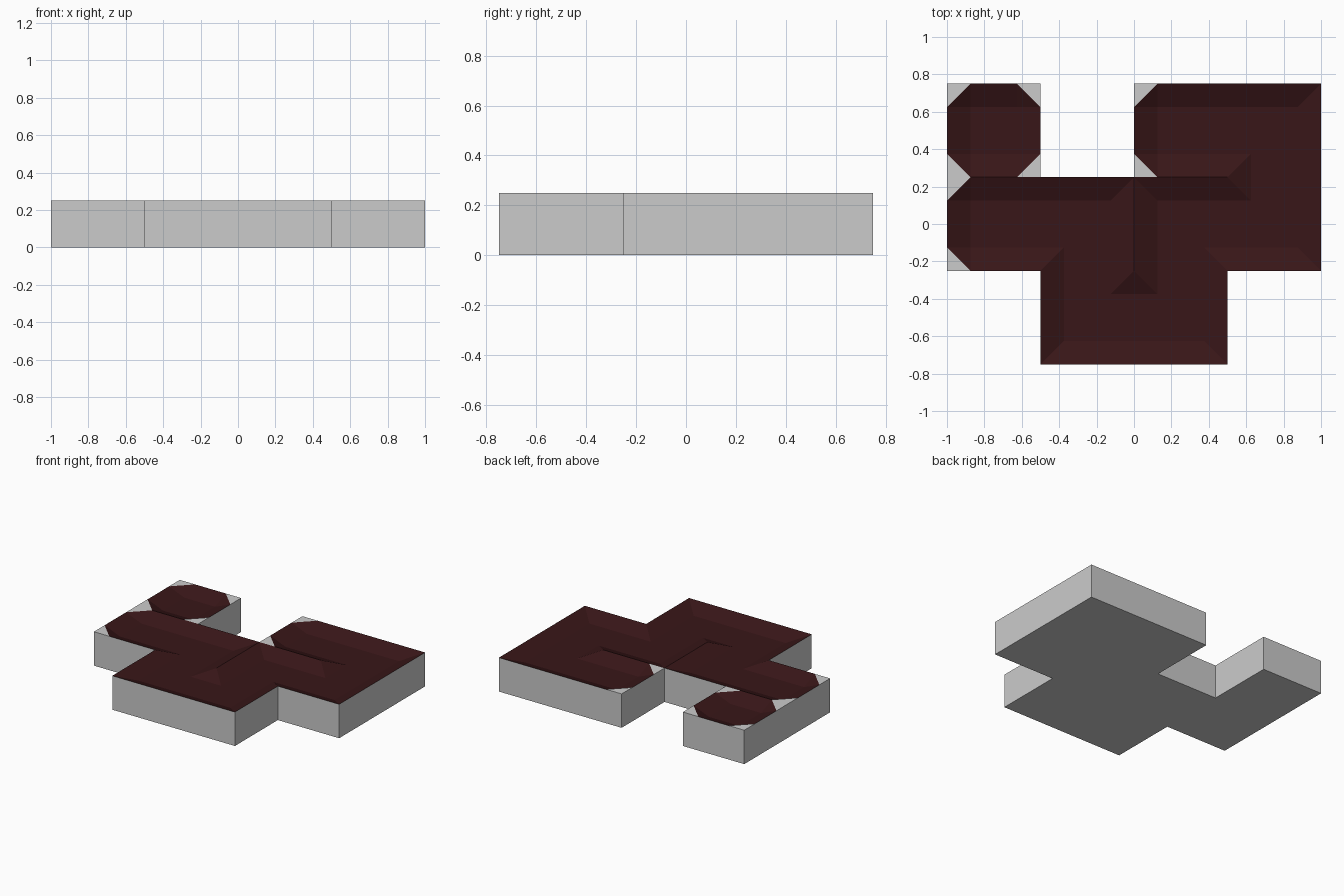
import bpy, bmesh

if "Cube" in bpy.data.objects:
    bpy.data.objects.remove(bpy.data.objects["Cube"])

S, H, D = 0.5, 0.25, 0.05          # tile size, slab height, channel depth
OFF = (0.0, 0.125, 0.375, 0.5)     # cuts inside each tile
DIRS = [(1, 0), (0, 1), (-1, 0), (0, -1)]

# winding path of tiles (column, row) plus one separate tile
path = [(0, 1), (1, 1), (1, 0), (2, 0), (2, 1), (3, 1), (3, 2), (2, 2)]
cells = path + [(0, 2)]
links = {frozenset(p) for p in zip(path, path[1:])}


def nb(c, d):
    return (c[0] + d[0], c[1] + d[1])


def is_open(c, d):
    return frozenset((c, nb(c, d))) in links


def add_face(bm, pts, up=None):
    f = bm.faces.new([bm.verts.new(p) for p in pts])
    f.normal_update()
    if up is not None and f.normal.z * up < 0:
        f.normal_flip()


def finish(bm, name, dissolve=False):
    bmesh.ops.remove_doubles(bm, verts=bm.verts[:], dist=1e-5)
    if dissolve:
        bmesh.ops.dissolve_limit(bm, angle_limit=0.01, verts=bm.verts[:], edges=bm.edges[:])
    me = bpy.data.meshes.new(name)
    bm.to_mesh(me)
    bm.free()
    ob = bpy.data.objects.new(name, me)
    bpy.context.collection.objects.link(ob)
    return ob


slab, chan = bmesh.new(), bmesh.new()
for c in cells:
    x0, y0 = c[0] * S - 1, c[1] * S - 0.75
    opens = sum(is_open(c, d) for d in DIRS)

    # underside and outer walls
    add_face(slab, [(x0, y0, 0), (x0 + S, y0, 0), (x0 + S, y0 + S, 0), (x0, y0 + S, 0)], -1)
    mx, my = x0 + S / 2, y0 + S / 2
    for dx, dy in DIRS:
        if nb(c, (dx, dy)) not in cells:
            px, py = mx + dx * S / 2, my + dy * S / 2
            ax, ay = -dy * S / 2, dx * S / 2
            add_face(slab, [(px - ax, py - ay, 0), (px + ax, py + ay, 0),
                            (px + ax, py + ay, H), (px - ax, py - ay, H)])

    # sunken top: closed sides rise to the rim, open sides stay low
    def vert(i, j):
        sx = {0: -1, 3: 1}.get(i, 0)
        sy = {0: -1, 3: 1}.get(j, 0)
        if sx and sy:
            z = H
        elif sx or sy:
            z = H - D if is_open(c, (sx, sy)) else H
        else:
            z = H - D
        return (x0 + OFF[i], y0 + OFF[j], z)

    for i in range(3):
        for j in range(3):
            if i == 1 or j == 1:
                add_face(chan, [vert(i, j), vert(i + 1, j), vert(i + 1, j + 1), vert(i, j + 1)], 1)
                continue
            # corner patch
            ci, cj = (0 if i == 0 else 3), (0 if j == 0 else 3)
            ii, ij = (1 if i == 0 else 2), (1 if j == 0 else 2)
            corner, inner = vert(ci, cj), vert(ii, ij)
            ea, eb = vert(ci, ij), vert(ii, cj)
            closed = not (is_open(c, (1 if i else -1, 0)) or is_open(c, (0, 1 if j else -1)))
            if closed and opens <= 1:
                add_face(slab, [corner, ea, eb], 1)      # flat chamfer at path ends
                add_face(chan, [ea, eb, inner], 1)
            else:
                add_face(chan, [corner, ea, inner], 1)
                add_face(chan, [corner, eb, inner], 1)

finish(slab, "slab", True)
channel = finish(chan, "sunken_channel", True)

mat = bpy.data.materials.new("dark_red")
mat.diffuse_color = (0.04, 0.008, 0.009, 1)
mat.use_nodes = True
mat.node_tree.nodes["Principled BSDF"].inputs["Base Color"].default_value = mat.diffuse_color
channel.data.materials.append(mat)
